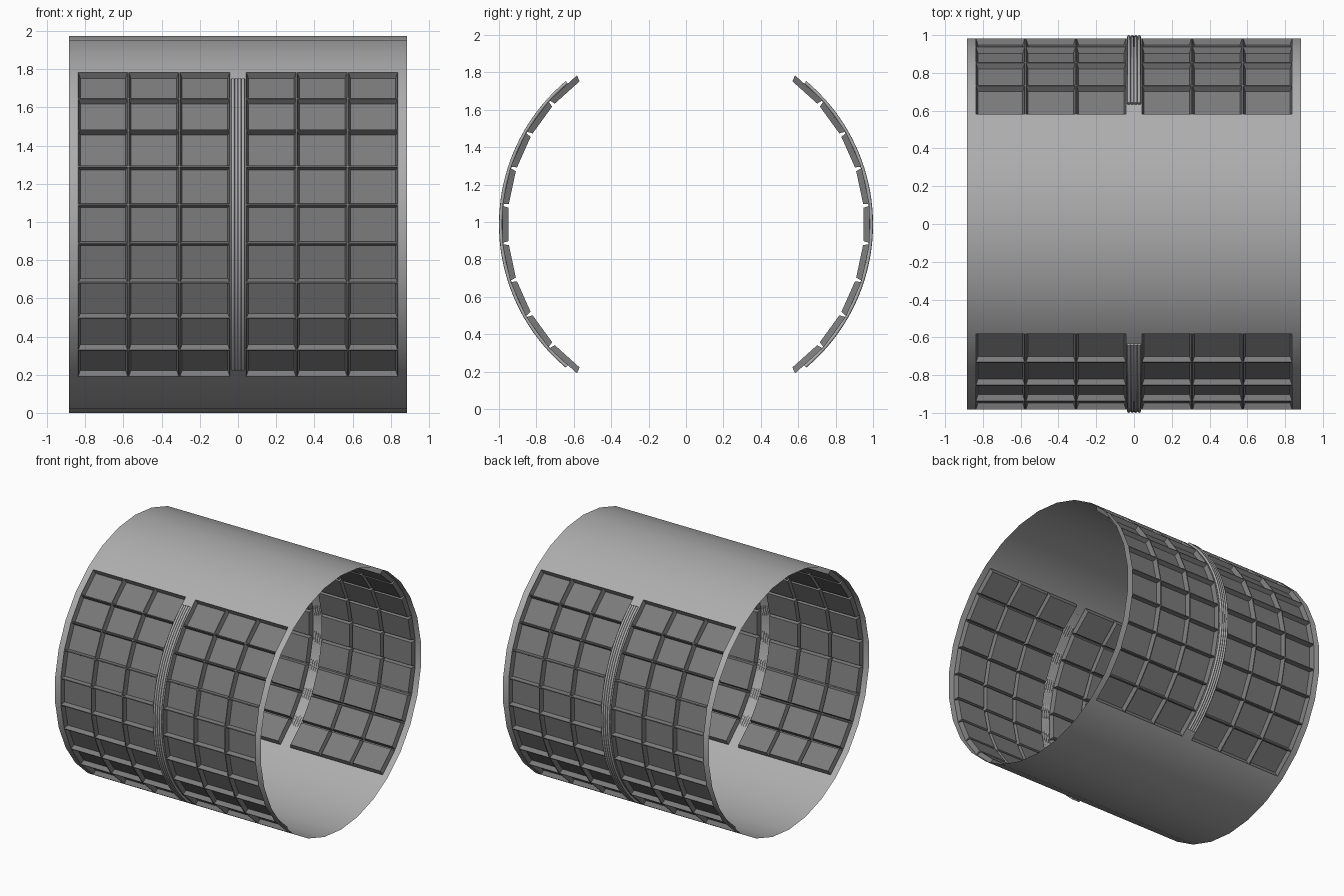
import bpy, bmesh, math

RADIUS, SIDES, HALF = 0.9875, 30, 0.885
STEP = 2 * math.pi / SIDES
COLUMNS = [0.04, 0.307, 0.575, 0.84, HALF]

old = bpy.data.objects.get("Cube")
if old:
    bpy.data.objects.remove(old, do_unlink=True)


def material(name, value):
    mat = bpy.data.materials.new(name)
    mat.use_nodes = True
    color = (value, value, value, 1)
    mat.diffuse_color = color
    mat.node_tree.nodes["Principled BSDF"].inputs["Base Color"].default_value = color
    return mat


shell_grey = material("shell grey", 0.42)
panel_grey = material("panel grey", 0.2)
rib_grey = material("rib grey", 0.42)


def around(x, angle, radius=RADIUS):
    return (x, radius * math.cos(angle), RADIUS + radius * math.sin(angle))


# Open drum lying along x, with panel columns on both sides of the centre strip
xs = [-x for x in reversed(COLUMNS)] + COLUMNS
bm = bmesh.new()
rings = [[bm.verts.new(around(x, STEP * (i + 0.5))) for i in range(SIDES)] for x in xs]
panels = []
for c in range(len(xs) - 1):
    for i in range(SIDES):
        j = (i + 1) % SIDES
        face = bm.faces.new((rings[c][i], rings[c][j], rings[c + 1][j], rings[c + 1][i]))
        middle = face.calc_center_median()
        if 0.1 < abs(middle.x) < COLUMNS[3] and abs(middle.z - RADIUS) < 0.81:
            panels.append(face)
bmesh.ops.recalc_face_normals(bm, faces=bm.faces)
if bm.faces[0].normal.dot(bm.faces[0].calc_center_median() - rings[0][0].co.copy().lerp(rings[0][SIDES // 2].co, 0.5)) < 0:
    bmesh.ops.reverse_faces(bm, faces=bm.faces)

# Recessed panels: a thin rim, sloping walls and a flat floor
for face in panels:
    face.material_index = 1
bmesh.ops.inset_individual(bm, faces=panels, thickness=0.005)
bmesh.ops.inset_individual(bm, faces=panels, thickness=0.015, depth=-0.033)
mesh = bpy.data.meshes.new("drum_shell")
bm.to_mesh(mesh)
bm.free()
mesh.materials.append(shell_grey)
mesh.materials.append(panel_grey)
shell = bpy.data.objects.new("drum_shell", mesh)
bpy.context.collection.objects.link(shell)
bpy.context.view_layer.objects.active = shell
shell.select_set(True)
bpy.ops.object.shade_smooth_by_angle(angle=math.radians(20))

# Thin ribs following the centre strip, front and back
for name, facing in (("front_ribs", math.pi), ("back_ribs", 0)):
    curve = bpy.data.curves.new(name, "CURVE")
    curve.dimensions = "3D"
    curve.bevel_depth = 0.009
    curve.bevel_resolution = 2
    curve.use_fill_caps = True
    for k in range(4):
        spline = curve.splines.new("POLY")
        spline.points.add(40)
        for n, point in enumerate(spline.points):
            angle = facing + math.radians(50) * (n / 20 - 1)
            point.co = (*around(0.018 * (k - 1.5), angle, 0.991), 1)
    curve.materials.append(rib_grey)
    bpy.context.collection.objects.link(bpy.data.objects.new(name, curve))
